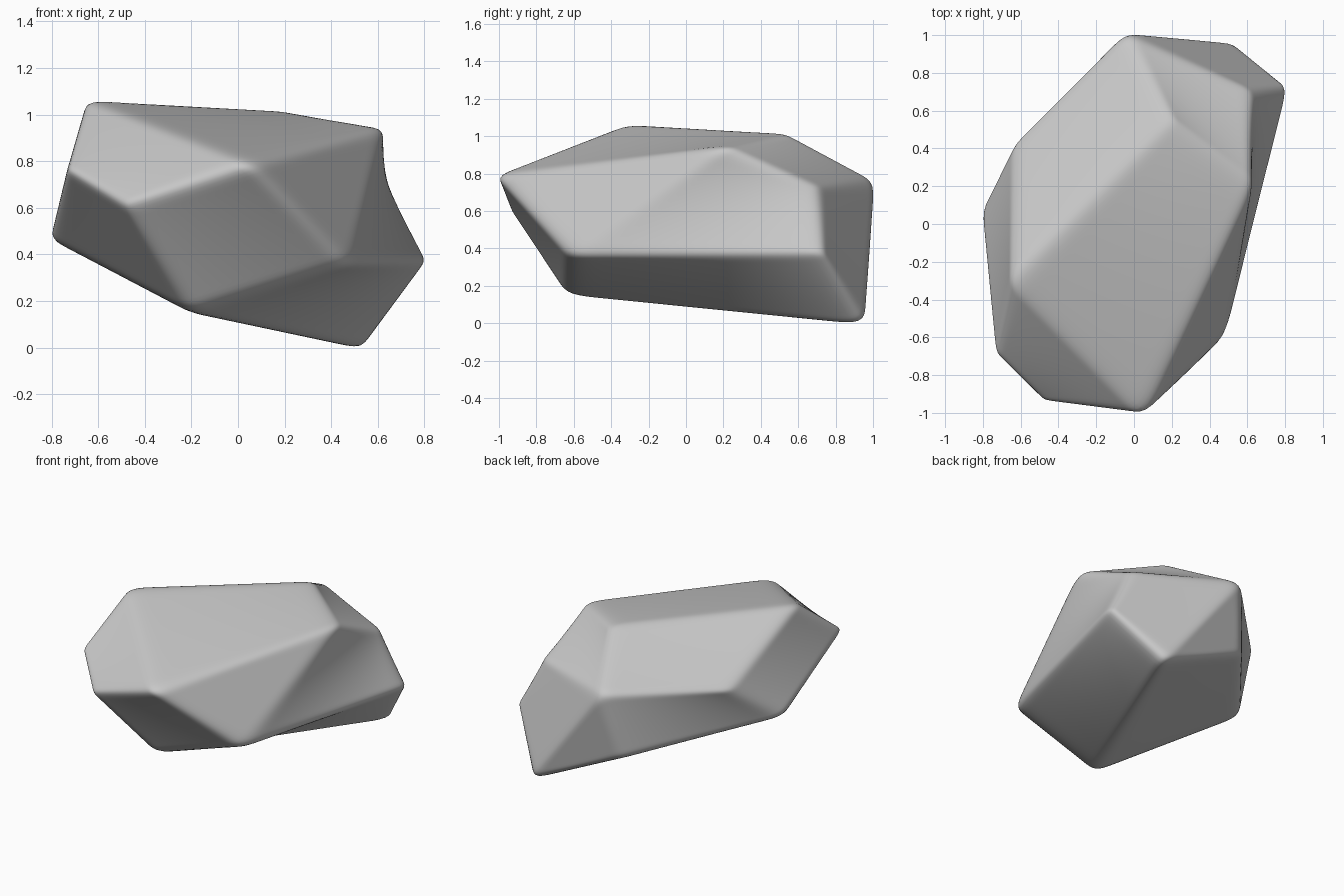
import bpy
import bmesh
from mathutils import Vector

cube = bpy.data.objects.get("Cube")
if cube:
    bpy.data.objects.remove(cube, do_unlink=True)

# Stone colour
stone = bpy.data.materials.new("stone_grey")
stone.use_nodes = True
colour = (0.57, 0.57, 0.57, 1)
stone.diffuse_color = colour
stone.node_tree.nodes["Principled BSDF"].inputs["Base Color"].default_value = colour

# Corners of the boulder
corners = {
    "A": (-.04, 1.0, .76), "B": (.20, .54, 1.01), "C": (.61, .70, .73),
    "D": (.812, .715, .375), "E": (.625, .20, .94), "F": (.055, -1.01, .79),
    "G": (-.645, -.30, 1.065), "H": (-.63, .42, .73), "I": (-.805, .07, .46),
    "J": (-.725, -.69, .76), "K": (-.48, -.93, .61), "L": (.475, -.61, .355),
    "M": (.55, .945, -.015), "P": (-.205, -.63, .145), "Q": (-.14, .90, .31),
}
# Broad chipped facets, each a loop of corners
facets = ("GFEB GBAH BECA ACDM LFE LECD FKPL GJKF JIPK LPMD GHIJ "
          "AMQ AQIH MQIP").split()

bm = bmesh.new()
centre = Vector((0, 0, .53))
# Slight enlargement makes up for the rounding of the corners
verts = {k: bm.verts.new(centre + (Vector(p) - centre) * 1.012)
         for k, p in corners.items()}
for loop in facets:
    bm.faces.new([verts[k] for k in loop])
bmesh.ops.recalc_face_normals(bm, faces=bm.faces)

# Semi-sharp ridges, so the edges wear round
crease = bm.edges.layers.float.new("crease_edge")
for edge in bm.edges:
    edge[crease] = 0.65

mesh = bpy.data.meshes.new("boulder")
bm.to_mesh(mesh)
bm.free()
mesh.materials.append(stone)
boulder = bpy.data.objects.new("boulder", mesh)
bpy.context.collection.objects.link(boulder)

subdivision = boulder.modifiers.new("worn_edges", 'SUBSURF')
subdivision.levels = subdivision.render_levels = 5
mesh.shade_smooth()
